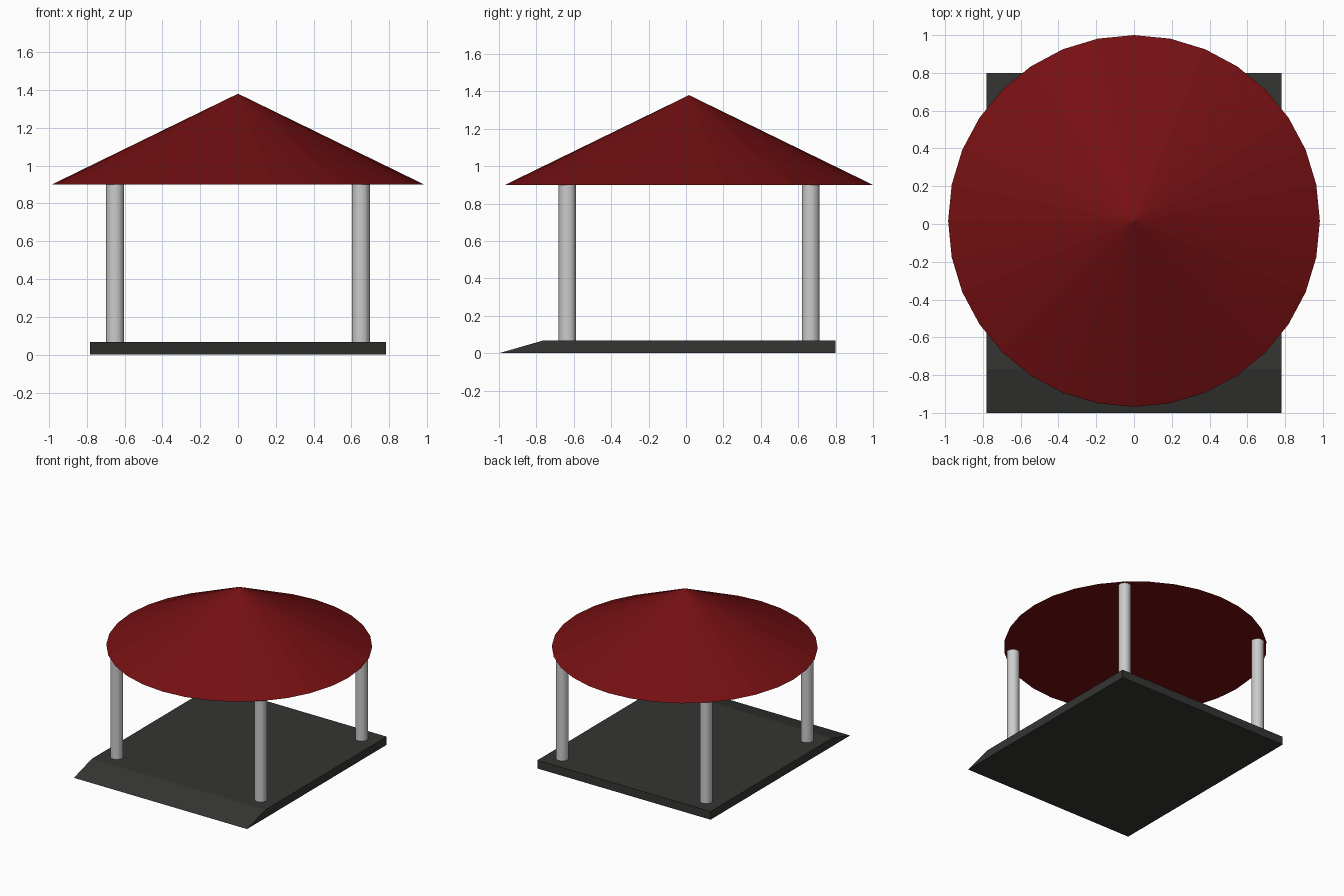
import bpy, bmesh

if "Cube" in bpy.data.objects:
    bpy.data.objects.remove(bpy.data.objects["Cube"])

CY = 0.016      # centre of the square platform, columns and roof
BASE_TOP = 0.067
EAVES = 0.90
APEX = 1.38


def paint(obj, name, color):
    mat = bpy.data.materials.new(name)
    mat.diffuse_color = color
    mat.use_nodes = True
    mat.node_tree.nodes["Principled BSDF"].inputs["Base Color"].default_value = mat.diffuse_color
    obj.data.materials.append(mat)


def extruded_profile(name, profile, half_width):
    """Extrude a (y, z) outline along x, symmetric about x = 0."""
    bm = bmesh.new()
    face = bm.faces.new([bm.verts.new((-half_width, y, z)) for y, z in profile])
    ext = bmesh.ops.extrude_face_region(bm, geom=[face], use_keep_orig=True)
    verts = [v for v in ext["geom"] if isinstance(v, bmesh.types.BMVert)]
    bmesh.ops.translate(bm, verts=verts, vec=(2 * half_width, 0, 0))
    bmesh.ops.recalc_face_normals(bm, faces=bm.faces)
    mesh = bpy.data.meshes.new(name)
    bm.to_mesh(mesh)
    bm.free()
    obj = bpy.data.objects.new(name, mesh)
    bpy.context.collection.objects.link(obj)
    return obj


# Platform with a ramp along the front
platform = extruded_profile(
    "platform", [(-1.0, 0), (0.80, 0), (0.80, BASE_TOP), (-0.768, BASE_TOP)], 0.782)
paint(platform, "dark_stone", (0.035, 0.035, 0.033, 1))

# Four corner columns
for side, x in (("left", -0.65), ("right", 0.65)):
    for end, y in (("front", -0.65), ("back", 0.65)):
        bpy.ops.mesh.primitive_cylinder_add(
            vertices=32, radius=0.047, depth=EAVES - BASE_TOP,
            location=(x, CY + y, (EAVES + BASE_TOP) / 2))
        bpy.context.object.name = f"{end}_{side}_column"

# Conical roof, closed underneath
bpy.ops.mesh.primitive_cone_add(
    vertices=32, radius1=0.984, radius2=0, depth=APEX - EAVES,
    location=(0, CY, (EAVES + APEX) / 2))
roof = bpy.context.object
roof.name = "roof"
paint(roof, "roof_red", (0.18, 0.005, 0.006, 1))
